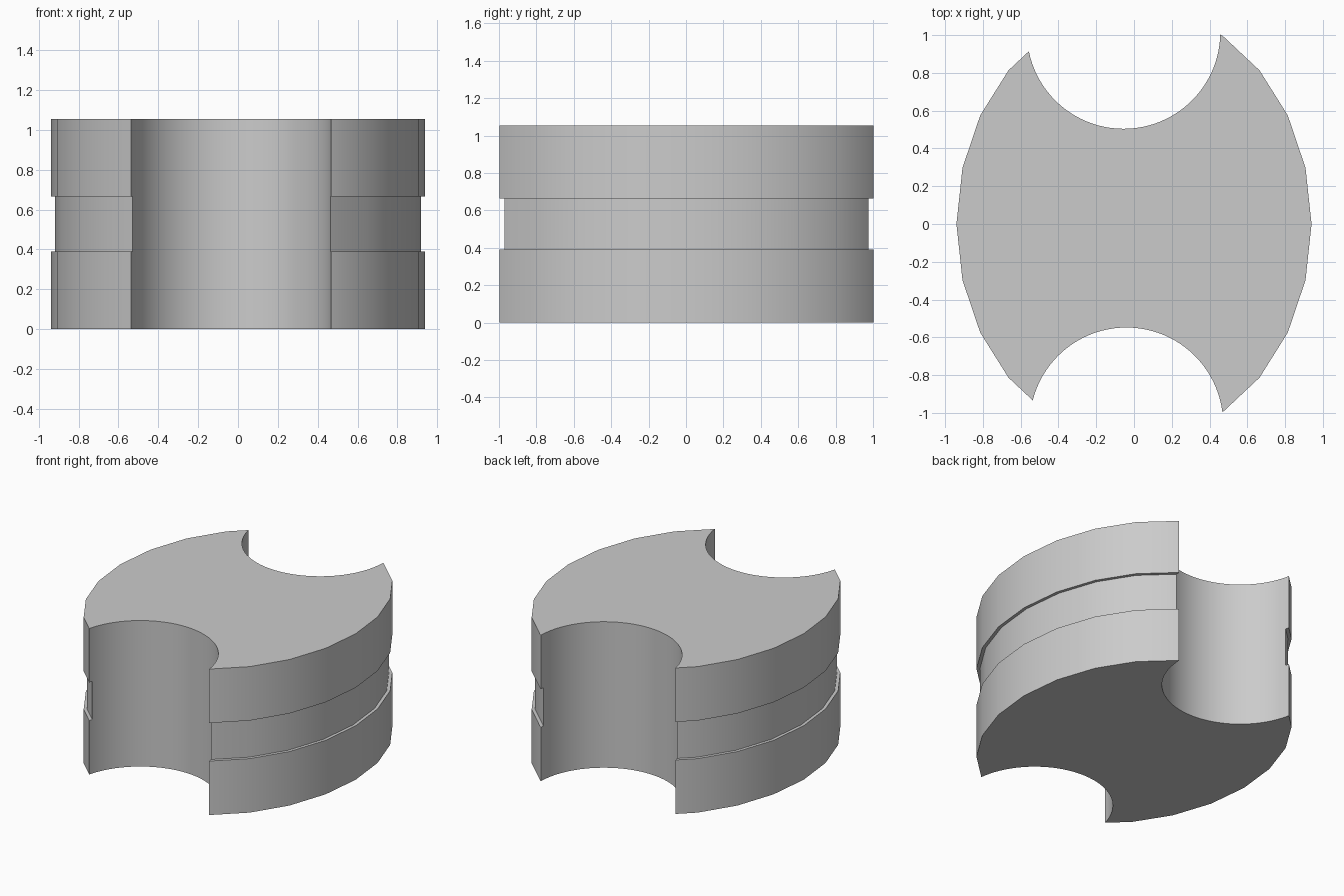
import bpy, bmesh, math

if "Cube" in bpy.data.objects:
    bpy.data.objects.remove(bpy.data.objects["Cube"], do_unlink=True)

HEIGHT, GROOVE_LOW, GROOVE_HIGH = 1.055, 0.39, 0.665
OUTER, INNER = (0.94, 1.15), (0.918, 1.126)

grey = bpy.data.materials.new("light grey")
grey.use_nodes = True
colour = (0.6, 0.6, 0.6, 1)
grey.diffuse_color = colour
grey.node_tree.nodes["Principled BSDF"].inputs["Base Color"].default_value = colour


def stack(name, rings, sides, centre=(0, 0)):
    """Closed solid joining elliptical rings given as (radii, z)."""
    bm = bmesh.new()
    loops = []
    for (rx, ry), z in rings:
        angles = [math.tau * i / sides for i in range(sides)]
        loops.append([bm.verts.new((centre[0] + rx * math.cos(a),
                                    centre[1] + ry * math.sin(a), z)) for a in angles])
    for low, high in zip(loops, loops[1:]):
        for i in range(sides):
            j = (i + 1) % sides
            bm.faces.new((low[i], low[j], high[j], high[i]))
    bm.faces.new(loops[0][::-1])
    bm.faces.new(loops[-1])
    mesh = bpy.data.meshes.new(name)
    bm.to_mesh(mesh)
    bm.free()
    mesh.materials.append(grey)
    obj = bpy.data.objects.new(name, mesh)
    bpy.context.collection.objects.link(obj)
    return obj


# Oval block with a shallow groove around its waist
body = stack("grooved_block", [(OUTER, 0), (OUTER, GROOVE_LOW), (INNER, GROOVE_LOW),
                               (INNER, GROOVE_HIGH), (OUTER, GROOVE_HIGH),
                               (OUTER, HEIGHT)], 24)

# Round scoops through the back and front
scoops = {"back_scoop_cutter": (-0.055, 1.016), "front_scoop_cutter": (-0.04, -1.06)}
cutters = []
for name, centre in scoops.items():
    cutter = stack(name, [((0.512, 0.512), -0.2), ((0.512, 0.512), HEIGHT + 0.2)], 96, centre)
    cutter.hide_render = True
    cutters.append(cutter)
    cut = body.modifiers.new(name, "BOOLEAN")
    cut.operation = "DIFFERENCE"
    cut.solver = "EXACT"
    cut.object = cutter

bpy.ops.object.select_all(action="DESELECT")
body.select_set(True)
bpy.context.view_layer.objects.active = body
for name in scoops:
    bpy.ops.object.modifier_apply(modifier=name)
for cutter in cutters:
    bpy.data.objects.remove(cutter, do_unlink=True)

bpy.ops.object.shade_smooth_by_angle(angle=math.radians(30))
